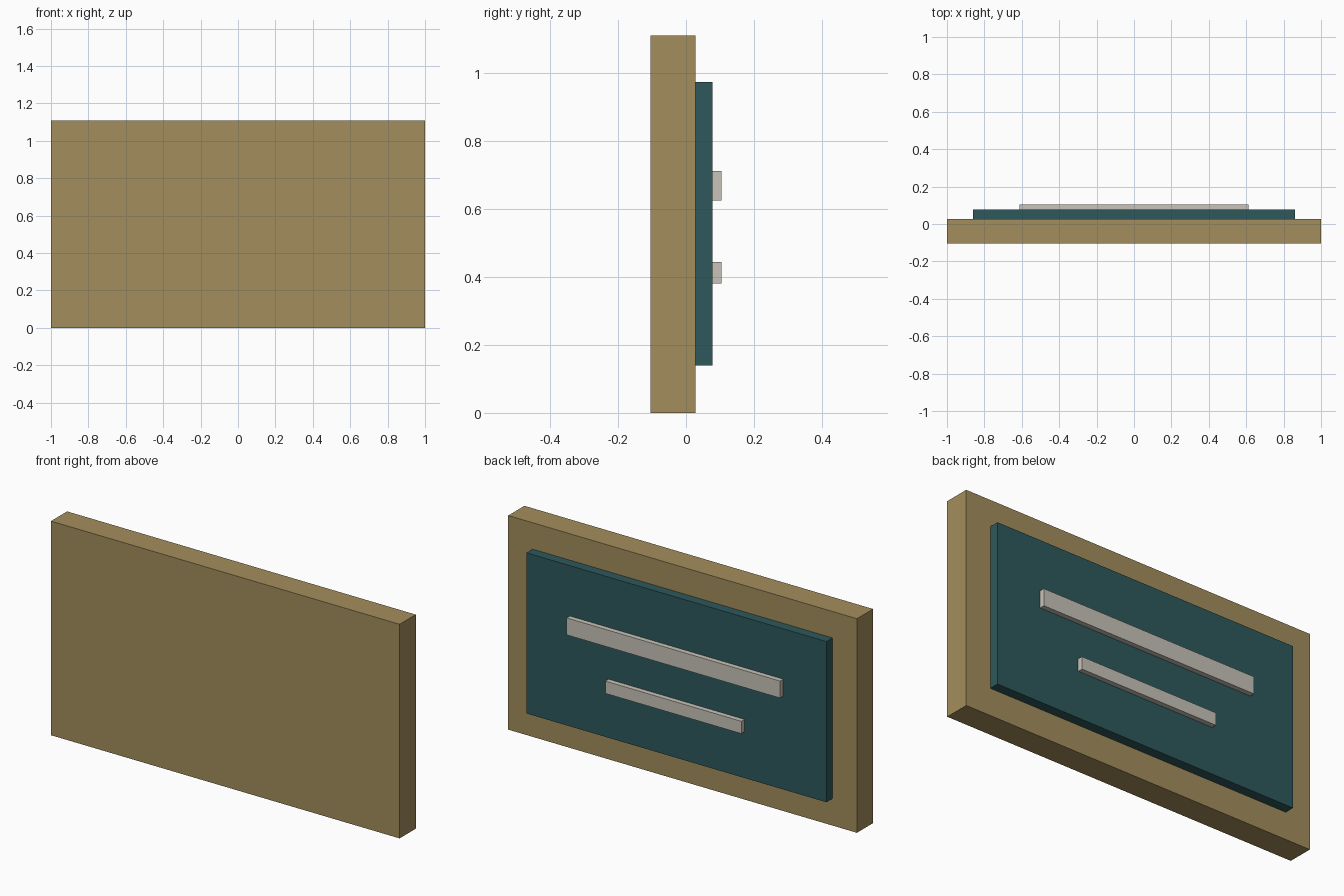
import bpy

if "Cube" in bpy.data.objects:
    bpy.data.objects.remove(bpy.data.objects["Cube"])


def linear(c):
    c /= 255
    return c / 12.92 if c <= 0.04045 else ((c + 0.055) / 1.055) ** 2.4


def material(name, rgb):
    m = bpy.data.materials.new(name)
    m.diffuse_color = (*[linear(c) for c in rgb], 1)
    m.use_nodes = True
    m.node_tree.nodes["Principled BSDF"].inputs["Base Color"].default_value = m.diffuse_color
    return m


def box(name, half_width, y0, y1, z0, z1, mat):
    """Box centred on x, spanning the given depth and height."""
    bpy.ops.mesh.primitive_cube_add(size=1, location=(0, (y0 + y1) / 2, (z0 + z1) / 2))
    ob = bpy.context.object
    ob.name = name
    ob.scale = (2 * half_width, y1 - y0, z1 - z0)
    bpy.ops.object.transform_apply(location=False, rotation=False, scale=True)
    ob.data.materials.append(mat)


tan = material("tan wood", (163, 142, 92))
teal = material("dark teal", (46, 88, 92))
cream = material("pale stone", (200, 196, 185))

# Thick backing board
box("board", 1.0, -0.104, 0.028, 0, 1.11, tan)
# Raised panel on the rear side
box("panel", 0.86, 0.028, 0.078, 0.14, 0.973, teal)
# Two raised bars on the panel
box("upper_bar", 0.612, 0.078, 0.104, 0.624, 0.712, cream)
box("lower_bar", 0.39, 0.078, 0.104, 0.38, 0.444, cream)
